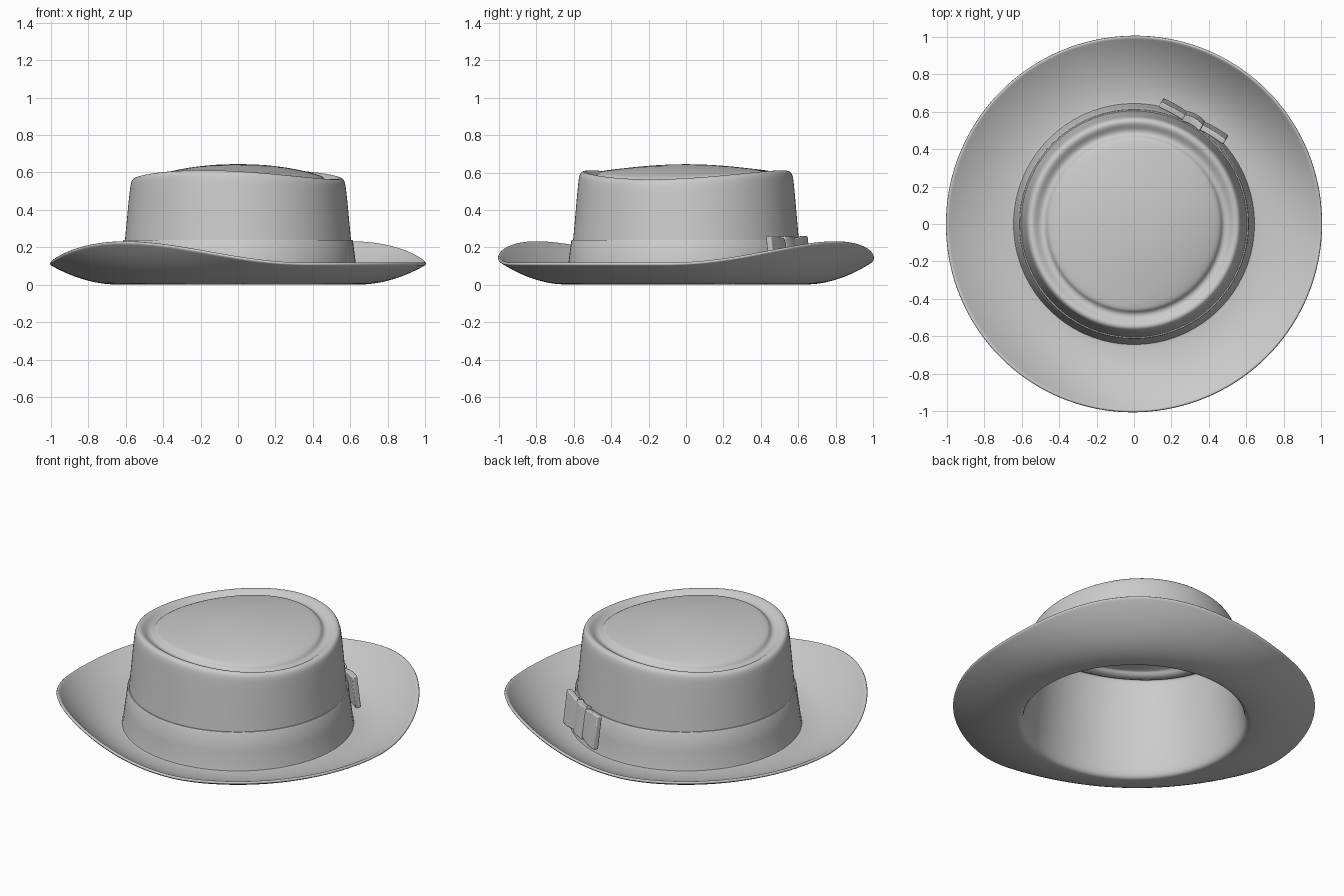
import bpy, bmesh, math
from mathutils import Matrix, Vector

if "Cube" in bpy.data.objects:
    bpy.data.objects.remove(bpy.data.objects["Cube"])

SEG = 72


def make_object(name, bm, subdiv):
    me = bpy.data.meshes.new(name)
    bm.to_mesh(me)
    bm.free()
    for p in me.polygons:
        p.use_smooth = True
    ob = bpy.data.objects.new(name, me)
    bpy.context.collection.objects.link(ob)
    return ob


def lathe(name, rows, height):
    """Sweep rows around z; height(row, angle) gives z. First row at r=0 becomes a pole."""
    bm = bmesh.new()
    rings = []
    for row in rows:
        if row[0] == 0:
            rings.append([bm.verts.new((0, 0, height(row, 0)))] * SEG)
            continue
        ring = []
        for j in range(SEG):
            a = 2 * math.pi * j / SEG
            ring.append(bm.verts.new((row[0] * math.cos(a), row[0] * math.sin(a), height(row, a))))
        rings.append(ring)
    for a, b in zip(rings, rings[1:]):
        for j in range(SEG):
            k = (j + 1) % SEG
            if a[j] is a[k]:
                bm.faces.new((a[j], b[j], b[k]))
            else:
                bm.faces.new((a[j], b[j], b[k], a[k]))
    return make_object(name, bm, 1)


def rim_height(a):
    # brim is curled up on two opposite diagonals, low elsewhere
    d = (math.degrees(a) - 53 + 90) % 180 - 90
    bump = math.cos(math.radians(d / 58 * 90)) ** 2 if abs(d) < 58 else 0
    return 0.122 + 0.115 * bump


def felt_height(row, a):
    r, z, w = row
    if z is None:
        t = (r - 0.64) / 0.36
        return 0.018 + (rim_height(a) - 0.018) * t ** 2
    return z + w * 0.024 * math.cos(2 * (a - math.radians(70)))


# Crown and brim as one felt shell: (radius, height, saddle weight)
felt = [(0, .645, 0), (.1, .643, 0), (.2, .636, .05), (.3, .623, .2), (.4, .605, .5),
        (.45, .592, .8), (.464, .584, .9), (.472, .568, 1), (.49, .56, 1), (.51, .567, 1),
        (.53, .584, 1), (.548, .59, 1), (.564, .583, 1), (.573, .562, .95), (.578, .52, .7),
        (.588, .42, .3), (.604, .235, 0), (.62, .10, 0), (.629, .035, 0), (.636, .019, 0)]
felt += [(r, None, 0) for r in (.65, .7, .75, .8, .85, .9, .94, .97, .99, 1.0)]
hat = lathe("crown_and_brim", felt, felt_height)
sol = hat.modifiers.new("thickness", 'SOLIDIFY')
sol.thickness = 0.017
sol.offset = -1
sub = hat.modifiers.new("smooth", 'SUBSURF')
sub.levels = sub.render_levels = 1

# Ribbon band around the crown base
band = [(.602, .240), (.610, .240), (.614, .234), (.627, .13), (.639, .04), (.644, .017)]
lathe("ribbon_band", band, lambda row, a: row[1])

# Bow on the band: local x = tangent, y = outward, z = up
ang = math.radians(60)
n = Vector((math.cos(ang), math.sin(ang), 0))
tan = Vector((math.sin(ang), -math.cos(ang), 0))
lean = math.radians(7)


def bow_piece(name, stations, thick):
    """Bevelled strip through stations (tangent pos, outward pos, half height)."""
    bm = bmesh.new()
    prev = None
    for x, y, h in stations:
        ring = [bm.verts.new(c) for c in
                ((x, y - thick / 2, -h), (x, y + thick / 2, -h),
                 (x, y + thick / 2, h), (x, y - thick / 2, h))]
        if prev:
            for i in range(4):
                k = (i + 1) % 4
                bm.faces.new((prev[i], prev[k], ring[k], ring[i]))
        else:
            bm.faces.new(ring)
        prev = ring
    bm.faces.new(prev)
    bmesh.ops.recalc_face_normals(bm, faces=bm.faces)
    basis = Matrix((tan, n, Vector((0, 0, 1)))).transposed().to_4x4()
    bm.transform(Matrix.Translation(n * 0.634 + Vector((0, 0, .16)))
                 @ basis @ Matrix.Rotation(lean, 4, 'X'))
    ob = make_object(name, bm, 0)
    bev = ob.modifiers.new("soft_edges", 'BEVEL')
    bev.width = 0.006
    bev.segments = 2
    return ob


for side, label in ((-1, "left"), (1, "right")):
    bow_piece("bow_wing_" + label,
              [(side * .03, .0, .08), (side * .09, .004, .092),
               (side * .14, .004, .1), (side * .2, .0, .1)], .032)
bow_piece("bow_knot", [(-.055, .0, .1), (-.02, .008, .095), (.02, .008, .095), (.055, .0, .1)], .04)

# Keep hard creases crisp on the bow and band
for ob in bpy.context.collection.objects:
    if ob.name != "crown_and_brim":
        bpy.ops.object.select_all(action='DESELECT')
        ob.select_set(True)
        bpy.context.view_layer.objects.active = ob
        bpy.ops.object.shade_smooth_by_angle(angle=math.radians(35))
